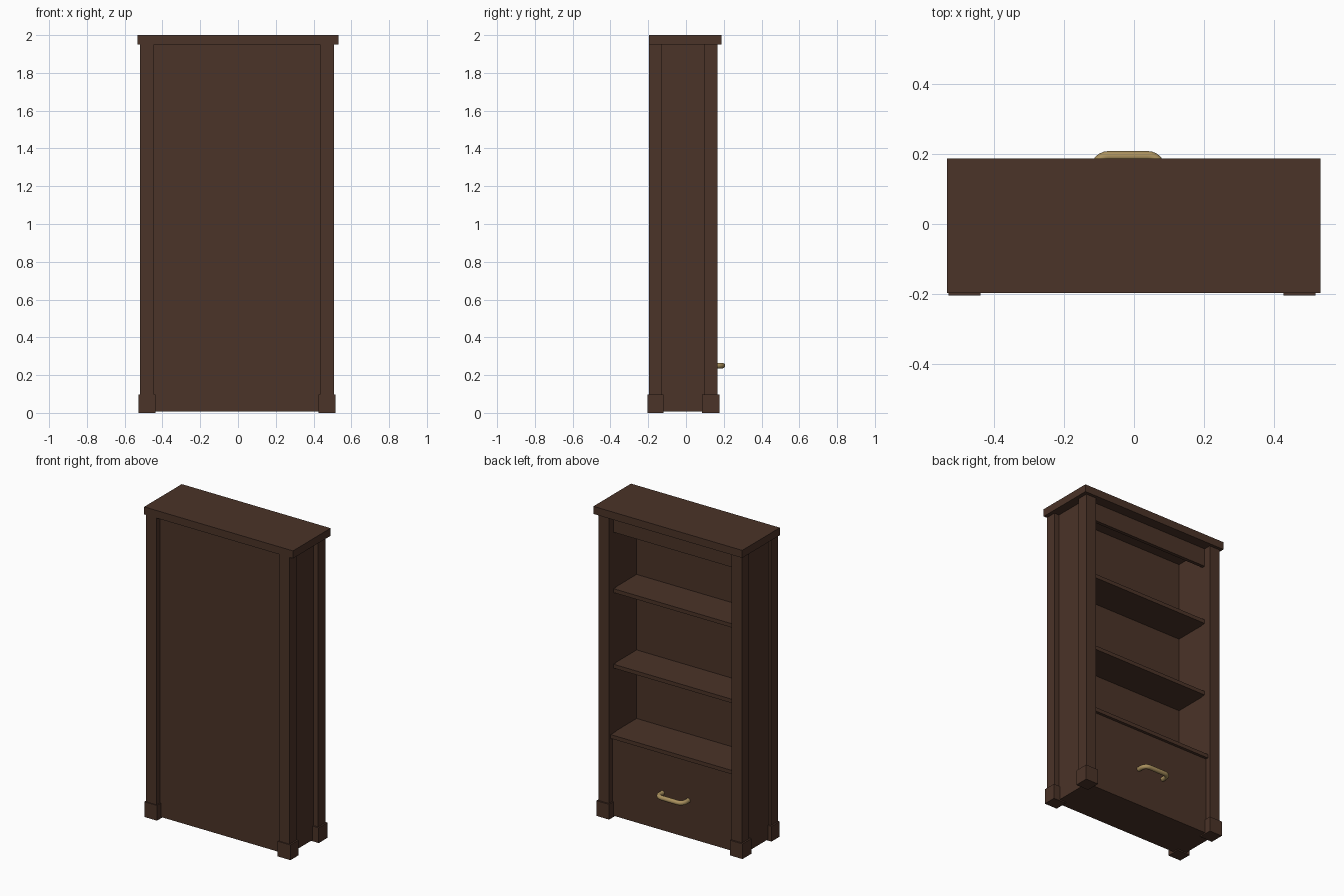
import bpy, math

if "Cube" in bpy.data.objects:
    bpy.data.objects.remove(bpy.data.objects["Cube"])


def material(name, rgb):
    m = bpy.data.materials.new(name)
    m.diffuse_color = (*rgb, 1)
    m.use_nodes = True
    m.node_tree.nodes["Principled BSDF"].inputs["Base Color"].default_value = m.diffuse_color
    return m


wood = material("dark_wood", (0.07, 0.033, 0.021))
brass = material("brass", (0.40, 0.28, 0.11))


def box(name, x, y, z):
    """Box from (min, max) pairs on each axis."""
    size = [b - a for a, b in (x, y, z)]
    bpy.ops.mesh.primitive_cube_add(size=1, location=[(a + b) / 2 for a, b in (x, y, z)])
    ob = bpy.context.object
    ob.name = name
    ob.scale = size
    bpy.ops.object.transform_apply(location=False, rotation=False, scale=True)
    ob.data.materials.append(wood)
    return ob


# top slab
box("top_slab", (-0.533, 0.531), (-0.197, 0.187), (1.951, 2.0))

# corner posts with plinth feet
for side, px, fx in (("left", (-0.518, -0.444), (-0.528, -0.437)),
                     ("right", (0.433, 0.507), (0.426, 0.517))):
    for end, py, fy in (("front", (-0.197, -0.127), (-0.203, -0.119)),
                        ("back", (0.095, 0.167), (0.086, 0.177))):
        box(f"{end}_{side}_post", px, py, (0.09, 1.955))
        box(f"{end}_{side}_foot", fx, fy, (0.0, 0.098))

# carcass panels, set back from the posts
box("left_side_panel", (-0.503, -0.448), (-0.14, 0.11), (0.008, 1.955))
box("right_side_panel", (0.437, 0.472), (-0.14, 0.11), (0.008, 1.955))
box("front_panel", (-0.46, 0.45), (-0.162, -0.12), (0.008, 1.955))
box("bottom_board", (-0.46, 0.45), (-0.13, 0.12), (0.008, 0.03))

# shelves, open to the back
for i, (z, y) in enumerate(((1.468, 0.12), (0.98, 0.12), (0.537, 0.15))):
    box(f"shelf_{i + 1}", (-0.449, 0.438), (-0.13, y), (z - 0.025, z))

# top rail and drawer front
box("top_rail", (-0.449, 0.438), (0.098, 0.12), (1.833, 1.955))
box("drawer_front", (-0.449, 0.438), (0.105, 0.132), (0.008, 0.515))

# bow handle: two legs joined by rounded corners
cx, half, reach, bend, radius = -0.017, 0.092, 0.193, 0.036, 0.0145
right = [(half, 0.125)]
for k in range(7):
    a = math.radians(15 * k)
    right.append((half - bend + bend * math.cos(a), reach - bend + bend * math.sin(a)))
path = right + [(-x, y) for x, y in reversed(right)]
curve = bpy.data.curves.new("drawer_handle", 'CURVE')
curve.dimensions = '3D'
curve.bevel_depth = radius
curve.bevel_resolution = 4
curve.use_fill_caps = True
spline = curve.splines.new('POLY')
spline.points.add(len(path) - 1)
for p, (x, y) in zip(spline.points, path):
    p.co = (cx + x, y, 0.25, 1)
handle = bpy.data.objects.new("drawer_handle", curve)
curve.materials.append(brass)
bpy.context.collection.objects.link(handle)
